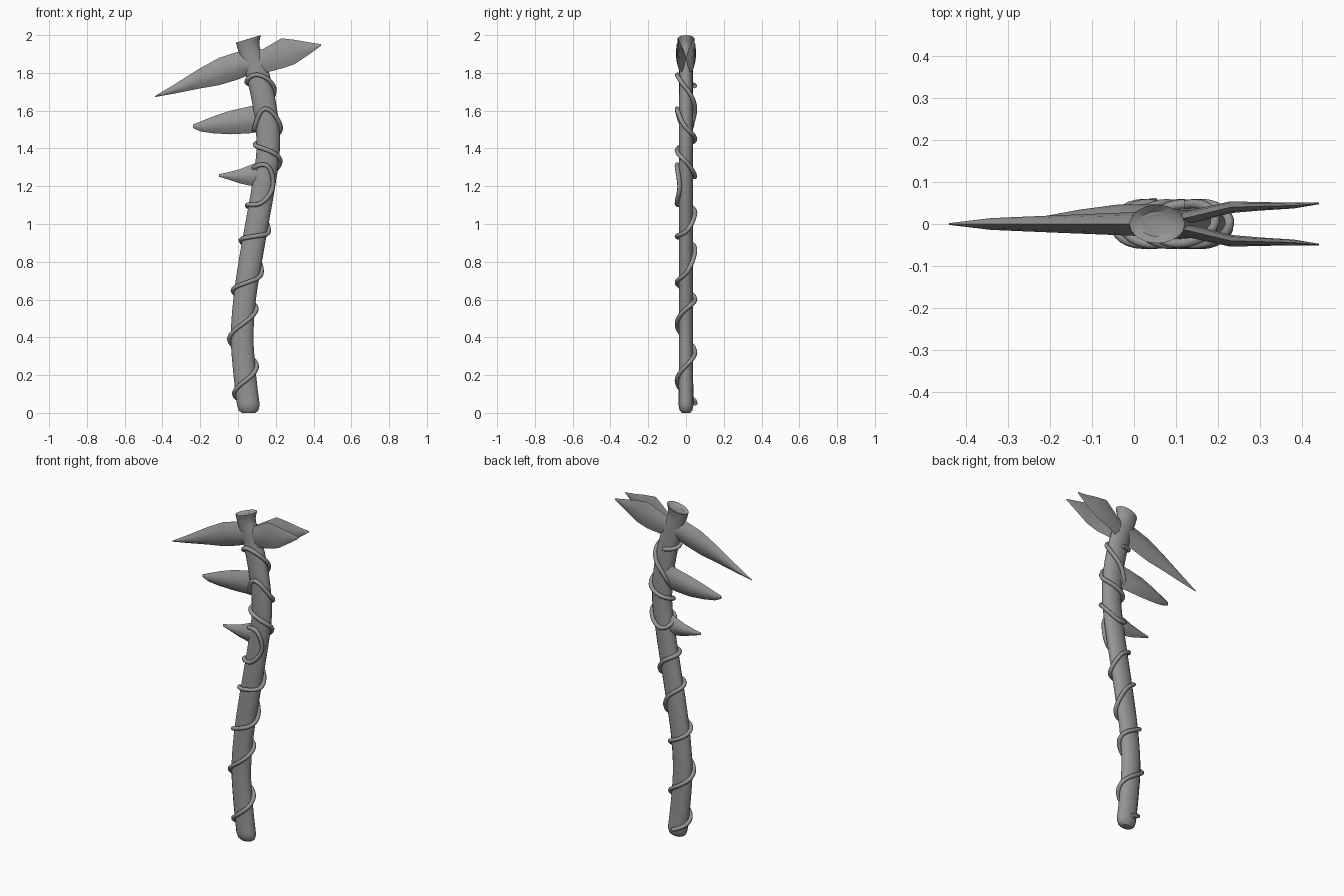
import bpy
import bmesh
import math
from mathutils import Vector

cube = bpy.data.objects.get("Cube")
if cube:
    bpy.data.objects.remove(cube, do_unlink=True)

# One plain grey for the whole model
grey = bpy.data.materials.new("stone grey")
grey.use_nodes = True
colour = (0.3, 0.3, 0.3, 1)
grey.diffuse_color = colour
grey.node_tree.nodes["Principled BSDF"].inputs["Base Color"].default_value = colour


def smooth_path(keys, steps):
    """Catmull-Rom samples through a list of equal-length tuples."""
    points = [Vector(k) for k in keys]
    result = []
    last = len(points) - 1
    for i in range(last):
        a, b = points[i], points[i + 1]
        before = points[max(i - 1, 0)]
        after = points[min(i + 2, last)]
        for s in range(steps):
            t = s / steps
            result.append(0.5 * (2 * a + (b - before) * t
                          + (2 * before - 5 * a + 4 * b - after) * t ** 2
                          + (3 * a - before - 3 * b + after) * t ** 3))
    result.append(points[-1])
    return result


def loft(name, rings, angle):
    """Skin a list of closed rings, cap both ends and shade smooth."""
    bm = bmesh.new()
    loops = [[bm.verts.new(p) for p in ring] for ring in rings]
    for low, high in zip(loops, loops[1:]):
        n = len(low)
        for i in range(n):
            j = (i + 1) % n
            bm.faces.new((low[i], low[j], high[j], high[i]))
    bm.faces.new(loops[0][::-1])
    bm.faces.new(loops[-1])
    bmesh.ops.recalc_face_normals(bm, faces=bm.faces)
    mesh = bpy.data.meshes.new(name)
    bm.to_mesh(mesh)
    bm.free()
    mesh.materials.append(grey)
    obj = bpy.data.objects.new(name, mesh)
    bpy.context.collection.objects.link(obj)
    shade(obj, angle)
    return obj


def shade(obj, angle):
    bpy.ops.object.select_all(action='DESELECT')
    obj.select_set(True)
    bpy.context.view_layer.objects.active = obj
    bpy.ops.object.shade_smooth_by_angle(angle=math.radians(angle))


# Handle stations: height, centre x, half width, half depth
stations = [
    (0.04, 0.055, 0.06, 0.04), (0.2, 0.036, 0.06, 0.038),
    (0.4, 0.022, 0.06, 0.038), (0.6, 0.035, 0.06, 0.038),
    (0.8, 0.065, 0.062, 0.038), (1, 0.1, 0.062, 0.038),
    (1.2, 0.135, 0.062, 0.038), (1.4, 0.16, 0.062, 0.038),
    (1.6, 0.145, 0.063, 0.038), (1.8, 0.102, 0.06, 0.036),
    (1.92, 0.06, 0.055, 0.036), (1.98, 0.055, 0.066, 0.046)]
spine = smooth_path(stations, 5)


def handle_at(z):
    """Centre x, half width and half depth at a height."""
    for a, b in zip(spine, spine[1:]):
        if z <= b[0]:
            t = max(0, (z - a[0]) / (b[0] - a[0]))
            return a.lerp(b, t)[1:]
    return spine[-1][1:]


def ellipse(z, cx, rx, ry, slope=0, sides=16):
    ring = []
    for i in range(sides):
        a = math.tau * i / sides
        dx = rx * math.cos(a)
        ring.append((cx + dx, ry * math.sin(a), z + slope * dx))
    return ring


# Handle with a rounded foot and a flared, tilted, slightly hollow top
rings = [ellipse(0.005, 0.056, 0.035, 0.022), ellipse(0.012, 0.056, 0.052, 0.033)]
for z, cx, rx, ry in spine:
    tilt = 0.3 * max(0, min(1, (z - 1.6) / 0.3))
    rings.append(ellipse(z, cx, rx, ry, tilt))
rings.append(ellipse(1.965, 0.056, 0.045, 0.03, 0.3))
rings[0] = [(x, y, 0) for x, y, z in rings[0]]
loft("handle", rings, 40)


def blade(name, sections):
    """Sections: x, upper edge, lower edge, centre y, half thickness."""
    rings = []
    for x, top, bottom, y, t in sections:
        mid = (top + bottom) / 2
        h = (top - bottom) / 2
        rings.append([(x, y, top), (x, y + t * 0.75, mid + h * 0.5),
                      (x, y + t, mid), (x, y + t * 0.75, mid - h * 0.5),
                      (x, y, bottom), (x, y - t * 0.75, mid - h * 0.5),
                      (x, y - t, mid), (x, y - t * 0.75, mid + h * 0.5)])
    loft(name, rings, 35)


# Long pick spike on the right side
blade("pick_spike", [
    (0.06, 1.92, 1.79, 0, 0.032), (0, 1.912, 1.765, 0, 0.028),
    (-0.1, 1.88, 1.735, 0, 0.024), (-0.2, 1.825, 1.718, 0, 0.02),
    (-0.34, 1.737, 1.69, 0, 0.014), (-0.44, 1.677, 1.672, 0, 0.002)])

# Two shorter spikes below it
blade("middle_spike", [
    (0.13, 1.635, 1.49, 0.01, 0.025), (0.06, 1.622, 1.48, 0.018, 0.028),
    (-0.04, 1.6, 1.475, 0.02, 0.026), (-0.13, 1.57, 1.48, 0.014, 0.02),
    (-0.2, 1.542, 1.49, 0.008, 0.013), (-0.238, 1.527, 1.508, 0.004, 0.004)])
blade("lower_spike", [
    (0.14, 1.34, 1.19, 0, 0.028), (0.08, 1.318, 1.2, 0, 0.026),
    (0.01, 1.29, 1.215, 0, 0.02), (-0.06, 1.272, 1.238, 0, 0.012),
    (-0.1, 1.264, 1.25, 0, 0.003)])

# Pair of diverging blades on the left side
for side, label in ((-1, "front"), (1, "back")):
    blade(label + "_blade", [
        (0.07, 1.91, 1.79, side * 0.006, 0.016),
        (0.13, 1.925, 1.797, side * 0.016, 0.016),
        (0.23, 1.983, 1.823, side * 0.04, 0.014),
        (0.3, 1.975, 1.846, side * 0.042, 0.01),
        (0.38, 1.961, 1.9, side * 0.044, 0.007),
        (0.44, 1.952, 1.944, side * 0.049, 0.002)])

# Vine heights per quarter turn: climbing one way, then winding back
climb = [0.05, 0.1, 0.17, 0.25, 0.32, 0.39, 0.47, 0.55, 0.6, 0.65, 0.69, 0.74,
         0.86, 0.915, 0.935, 0.96, 1.06, 1.1, 1.11]
unwind = [1.31, 1.29, 1.25, 1.33, 1.39, 1.42, 1.45, 1.51, 1.61, 1.5,
          1.61, 1.72, 1.79, 1.75, 1.73]
keys = [(i + 1, z) for i, z in enumerate(climb)]
turn = len(climb)
keys.append((turn + 0.5, 1.2))
keys += [(turn - i, z) for i, z in enumerate(unwind)]

path = []
for quarter, z in smooth_path(keys, 6):
    a = quarter * math.pi / 2
    cx, rx, ry = handle_at(z)
    path.append((cx + (rx + 0.008) * math.cos(a), (ry + 0.01) * math.sin(a), z))

curve = bpy.data.curves.new("vine", 'CURVE')
curve.dimensions = '3D'
curve.bevel_depth = 0.012
curve.bevel_resolution = 2
curve.use_fill_caps = True
spline = curve.splines.new('POLY')
spline.points.add(len(path) - 1)
for point, co in zip(spline.points, path):
    point.co = (*co, 1)
curve.materials.append(grey)
vine = bpy.data.objects.new("vine", curve)
bpy.context.collection.objects.link(vine)
bpy.ops.object.select_all(action='DESELECT')
vine.select_set(True)
bpy.context.view_layer.objects.active = vine
bpy.ops.object.convert(target='MESH')
shade(bpy.context.view_layer.objects.active, 50)
